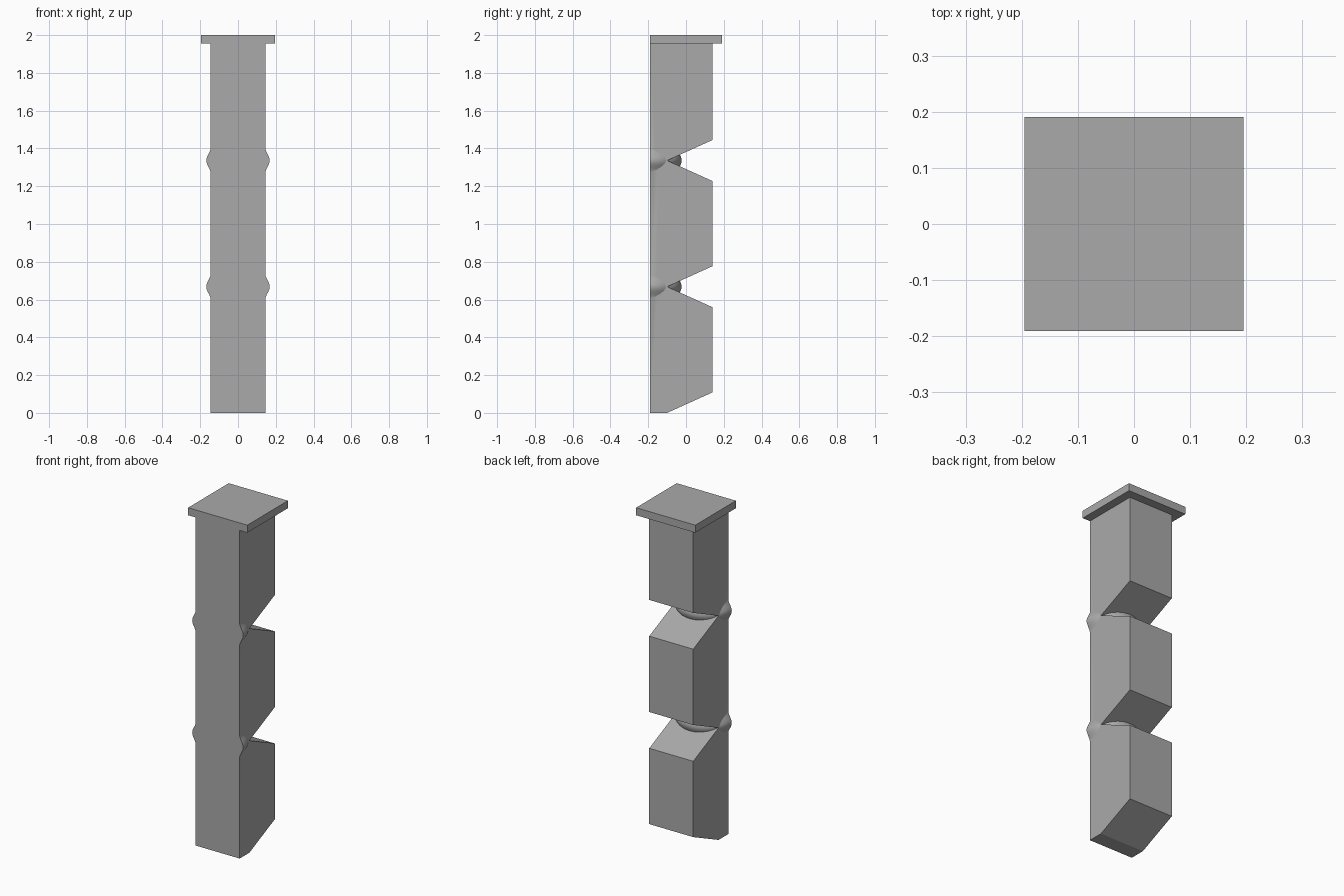
import bpy, bmesh, math

cube = bpy.data.objects.get("Cube")
if cube:
    bpy.data.objects.remove(cube, do_unlink=True)

grey = bpy.data.materials.new("plain_grey")
grey.use_nodes = True
colour = (0.4, 0.4, 0.4, 1)
grey.diffuse_color = colour
grey.node_tree.nodes["Principled BSDF"].inputs["Base Color"].default_value = colour

FRONT, BACK, APEX = -0.191, 0.139, -0.1
HALF_W = 0.145
PITCH = 0.668
RISE = 0.108
PLATE_Z = 1.955


def make_object(name, bm):
    bmesh.ops.recalc_face_normals(bm, faces=bm.faces)
    mesh = bpy.data.meshes.new(name)
    bm.to_mesh(mesh)
    bm.free()
    mesh.materials.append(grey)
    obj = bpy.data.objects.new(name, mesh)
    bpy.context.collection.objects.link(obj)
    return obj


def select_only(obj):
    bpy.ops.object.select_all(action='DESELECT')
    obj.select_set(True)
    bpy.context.view_layer.objects.active = obj


# Finger body: side profile with V notches, extruded across the width
profile = [(FRONT, PLATE_Z), (FRONT, 0), (APEX, 0), (BACK, RISE)]
for z in (PITCH, 2 * PITCH):
    profile += [(BACK, z - RISE), (APEX, z), (BACK, z + RISE)]
profile.append((BACK, PLATE_Z))
bm = bmesh.new()
face = bm.faces.new([bm.verts.new((-HALF_W, y, z)) for y, z in profile])
ext = bmesh.ops.extrude_face_region(bm, geom=[face])
bmesh.ops.translate(bm, vec=(2 * HALF_W, 0, 0),
                    verts=[v for v in ext["geom"] if isinstance(v, bmesh.types.BMVert)])
body = make_object("finger_body", bm)


# Joint bulge: half turn of a bell-shaped profile about the front face
def joint_bulge(name, z, half_h=0.07, rings=16, segments=48):
    bm = bmesh.new()
    rows = []
    for i in range(rings + 1):
        t = 2 * i / rings - 1
        r = HALF_W - 0.001 + 0.012 * (1 + math.cos(math.pi * t))
        rows.append([bm.verts.new((r * math.cos(a), FRONT + r * math.sin(a), z + half_h * t))
                     for a in (math.pi * k / segments for k in range(segments + 1))])
    for lo, hi in zip(rows, rows[1:]):
        for k in range(segments):
            bm.faces.new((lo[k], lo[k + 1], hi[k + 1], hi[k]))
    bm.faces.new(rows[0])
    bm.faces.new(rows[-1])
    bm.faces.new([r[0] for r in rows] + [r[-1] for r in reversed(rows)])
    return make_object(name, bm)


# Merge the bulges into the body
for name, z in (("lower_joint", PITCH), ("upper_joint", 2 * PITCH)):
    joint = joint_bulge(name, z)
    joint.hide_render = True
    mod = body.modifiers.new(name, 'BOOLEAN')
    mod.operation = 'UNION'
    mod.solver = 'EXACT'
    mod.object = joint
    select_only(body)
    bpy.ops.object.modifier_apply(modifier=mod.name)
    bpy.data.objects.remove(joint, do_unlink=True)
select_only(body)
bpy.ops.object.shade_smooth_by_angle(angle=math.radians(20))

# Mounting plate on top
bm = bmesh.new()
bmesh.ops.create_cube(bm, size=1)
bmesh.ops.scale(bm, vec=(0.39, -2 * FRONT, 2 - PLATE_Z), verts=bm.verts)
bmesh.ops.translate(bm, vec=(0, 0, (2 + PLATE_Z) / 2), verts=bm.verts)
make_object("mounting_plate", bm)
